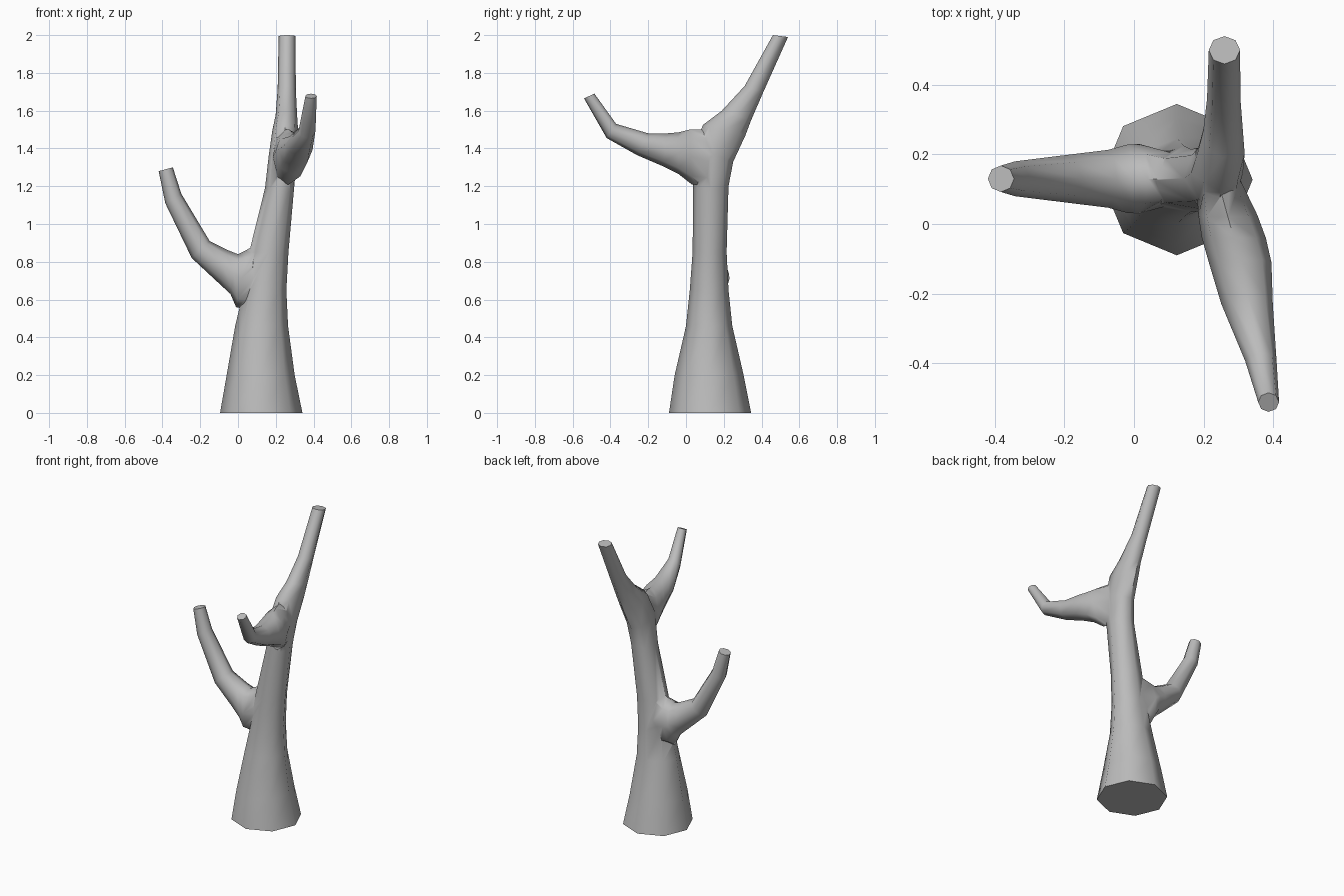
import bpy
import bmesh
import math
from mathutils import Vector

SIDES = 8

cube = bpy.data.objects.get("Cube")
if cube:
    bpy.data.objects.remove(cube)

bark = bpy.data.materials.new("grey_bark")
bark.use_nodes = True
GREY = (0.5, 0.5, 0.5, 1)
bark.diffuse_color = GREY
bark.node_tree.nodes["Principled BSDF"].inputs["Base Color"].default_value = GREY


def limb(name, rings, along):
    """Tube through rings given as two outline points, depth centre and half depth."""
    def place(u, z, depth):
        return Vector((u, depth, z)) if along == "x" else Vector((depth, u, z))

    bm = bmesh.new()
    loops = []
    for u1, z1, u2, z2, depth, half in rings:
        a, b = place(u1, z1, depth), place(u2, z2, depth)
        side = place(0, 0, half)
        loop = []
        for k in range(SIDES):
            t = math.tau * k / SIDES
            loop.append(bm.verts.new((a + b) / 2 + (a - b) / 2 * math.cos(t) + side * math.sin(t)))
        loops.append(loop)
    for low, high in zip(loops, loops[1:]):
        for k in range(SIDES):
            n = (k + 1) % SIDES
            bm.faces.new((low[k], low[n], high[n], high[k]))
    bm.faces.new(loops[0])
    bm.faces.new(loops[-1])
    bmesh.ops.recalc_face_normals(bm, faces=bm.faces)
    mesh = bpy.data.meshes.new(name)
    bm.to_mesh(mesh)
    bm.free()
    mesh.materials.append(bark)
    obj = bpy.data.objects.new(name, mesh)
    bpy.context.collection.objects.link(obj)
    return obj


# Trunk, running on into the rear limb
trunk = limb("tree_trunk", [
    (-.09, 0, .345, 0, .123, .218),
    (-.06, .2, .305, .2, .12, .18),
    (0, .46, .245, .46, .125, .14),
    (.02, .65, .225, .65, .143, .113),
    (.035, .85, .215, .85, .163, .104),
    (.038, 1.18, .225, 1.2, .22, .077),
    (.04, 1.4, .25, 1.33, .238, .075),
    (.09, 1.525, .315, 1.47, .25, .068),
    (.19, 1.6, .345, 1.55, .256, .057),
    (.31, 1.73, .41, 1.7, .258, .048),
    (.46, 2, .54, 1.99, .26, .045),
], "y")

# Front limb
front = limb("front_branch", [
    (.14, 1.5, .15, 1.2, .237, .06),
    (.02, 1.5, .03, 1.21, .27, .085),
    (-.04, 1.485, -.04, 1.265, .287, .092),
    (-.1, 1.48, -.12, 1.305, .305, .09),
    (-.2, 1.48, -.26, 1.365, .325, .074),
    (-.37, 1.53, -.42, 1.455, .365, .045),
    (-.485, 1.69, -.54, 1.665, .387, .03),
], "y")

# Right limb, low on the trunk
right = limb("right_branch", [
    (.13, .91, .12, .53, .13, .07),
    (.04, .86, -.01, .56, .13, .1),
    (0, .84, -.04, .63, .13, .098),
    (-.05, .86, -.1, .685, .13, .083),
    (-.15, .91, -.245, .82, .13, .068),
    (-.3, 1.16, -.385, 1.11, .13, .05),
    (-.345, 1.3, -.42, 1.28, .13, .038),
], "x")

# Merge the limbs into the trunk
bpy.ops.object.select_all(action="DESELECT")
trunk.select_set(True)
bpy.context.view_layer.objects.active = trunk
for branch in (front, right):
    union = trunk.modifiers.new("union", "BOOLEAN")
    union.operation = "UNION"
    union.solver = "EXACT"
    union.object = branch
    bpy.ops.object.modifier_apply(modifier=union.name)
    bpy.data.objects.remove(branch)

bpy.ops.object.shade_smooth_by_angle(angle=math.radians(62))
